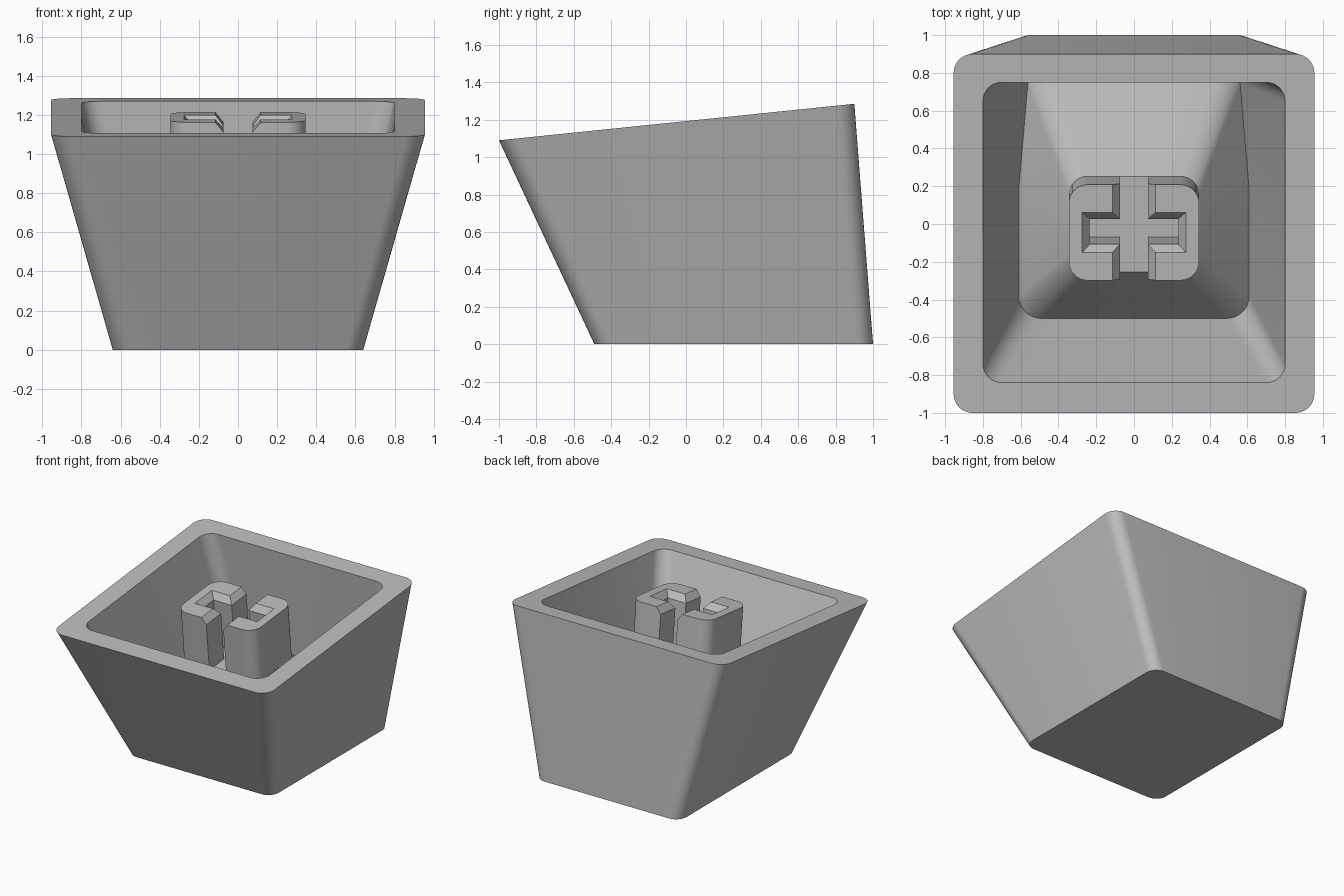
import bpy, bmesh, math
from mathutils import Matrix, Vector

if "Cube" in bpy.data.objects:
    bpy.data.objects.remove(bpy.data.objects["Cube"])

SLOPE = 0.195 / 1.9                      # tilt of the open rim
STEM_DEPTH = 0.43                        # stem length above its plateau
STEM_X, STEM_Y, STEM_R = 0.345, 0.255, 0.1


def rim_z(y):
    return 1.09 + SLOPE * (y + 1)


plastic = bpy.data.materials.new("grey_plastic")
plastic.use_nodes = True
grey = (0.5, 0.5, 0.5, 1)
plastic.diffuse_color = grey
plastic.node_tree.nodes["Principled BSDF"].inputs["Base Color"].default_value = grey


def arc(cx, cy, r, start, steps=8):
    """Quarter circle, counter-clockwise from start degrees."""
    angles = [math.radians(start + 90 * i / steps) for i in range(steps + 1)]
    return [(cx + r * math.cos(a), cy + r * math.sin(a)) for a in angles]


def rounded_rect(x, y0, y1, r):
    """Rounded rectangle with an extra point halfway along each side wall."""
    mid = (y0 + y1) / 2
    return ([(x, mid)] + arc(x - r, y1 - r, r, 0) + arc(r - x, y1 - r, r, 90)
            + [(-x, mid)] + arc(r - x, y0 + r, r, 180) + arc(x - r, y0 + r, r, 270))


def loft(name, rings):
    """Skin a list of equal-length rings and close both ends."""
    bm = bmesh.new()
    loops = [[bm.verts.new(p) for p in ring] for ring in rings]
    for a, b in zip(loops, loops[1:]):
        for i in range(len(a)):
            j = (i + 1) % len(a)
            bm.faces.new((a[i], a[j], b[j], b[i]))
    bm.faces.new(loops[0])
    bm.faces.new(loops[-1])
    bmesh.ops.recalc_face_normals(bm, faces=bm.faces)
    mesh = bpy.data.meshes.new(name)
    bm.to_mesh(mesh)
    bm.free()
    mesh.materials.append(plastic)
    obj = bpy.data.objects.new(name, mesh)
    bpy.context.collection.objects.link(obj)
    bpy.ops.object.select_all(action='DESELECT')
    obj.select_set(True)
    bpy.context.view_layer.objects.active = obj
    bpy.ops.object.shade_smooth_by_angle(angle=math.radians(30))
    return obj


# Tilted frame whose origin is the centre of the stem's top face
stem_y = -0.045
frame = (Matrix.Translation((0, stem_y, rim_z(stem_y)))
         @ Matrix.Rotation(math.atan(SLOPE), 4, 'X'))


def tilted(points, depth):
    return [frame @ Vector((x, y, -depth)) for x, y in points]


def floor_point(x, y):
    """Inner floor edge: drops and narrows towards the back."""
    back = max(0, y - 0.25)
    return (x * (1 - 0.16 * back), y, 0.38 - 0.3 * back)


# Hollow shell: base, outer wall, rim, inner wall, sloping floor, plateau
base = [(x, y, 0) for x, y in rounded_rect(0.64, -0.49, 1.0, 0.09)]
rim_out = [(x, y, rim_z(y)) for x, y in rounded_rect(0.955, -1.0, 0.9, 0.1)]
rim_in = [(x, y, rim_z(y)) for x, y in rounded_rect(0.8, -0.84, 0.75, 0.1)]
floor = [floor_point(x, y) for x, y in rounded_rect(0.61, -0.5, 0.86, 0.12)]
plateau = tilted(rounded_rect(STEM_X, -STEM_Y, STEM_Y, STEM_R), STEM_DEPTH)
loft("cap_shell", [base, rim_out, rim_in, floor, plateau])


def stem_half(flare):
    """C-shaped outline of one stem half; flare widens the slot."""
    gap, slot, end = 0.075 + flare, 0.0675 + flare, 0.235 + flare
    return ([(gap, -STEM_Y)]
            + arc(STEM_X - STEM_R, STEM_R - STEM_Y, STEM_R, 270)
            + arc(STEM_X - STEM_R, STEM_Y - STEM_R, STEM_R, 0)
            + [(gap, STEM_Y), (gap, slot), (end, slot), (end, -slot), (gap, -slot)])


# Split stem with a cross slot and chamfered mouth
stem = loft("stem", [tilted(stem_half(0), STEM_DEPTH + 0.01),
                     tilted(stem_half(0), 0.05),
                     tilted(stem_half(0.04), 0)])
mirror = stem.modifiers.new("mirror_halves", 'MIRROR')
mirror.use_mirror_merge = False
